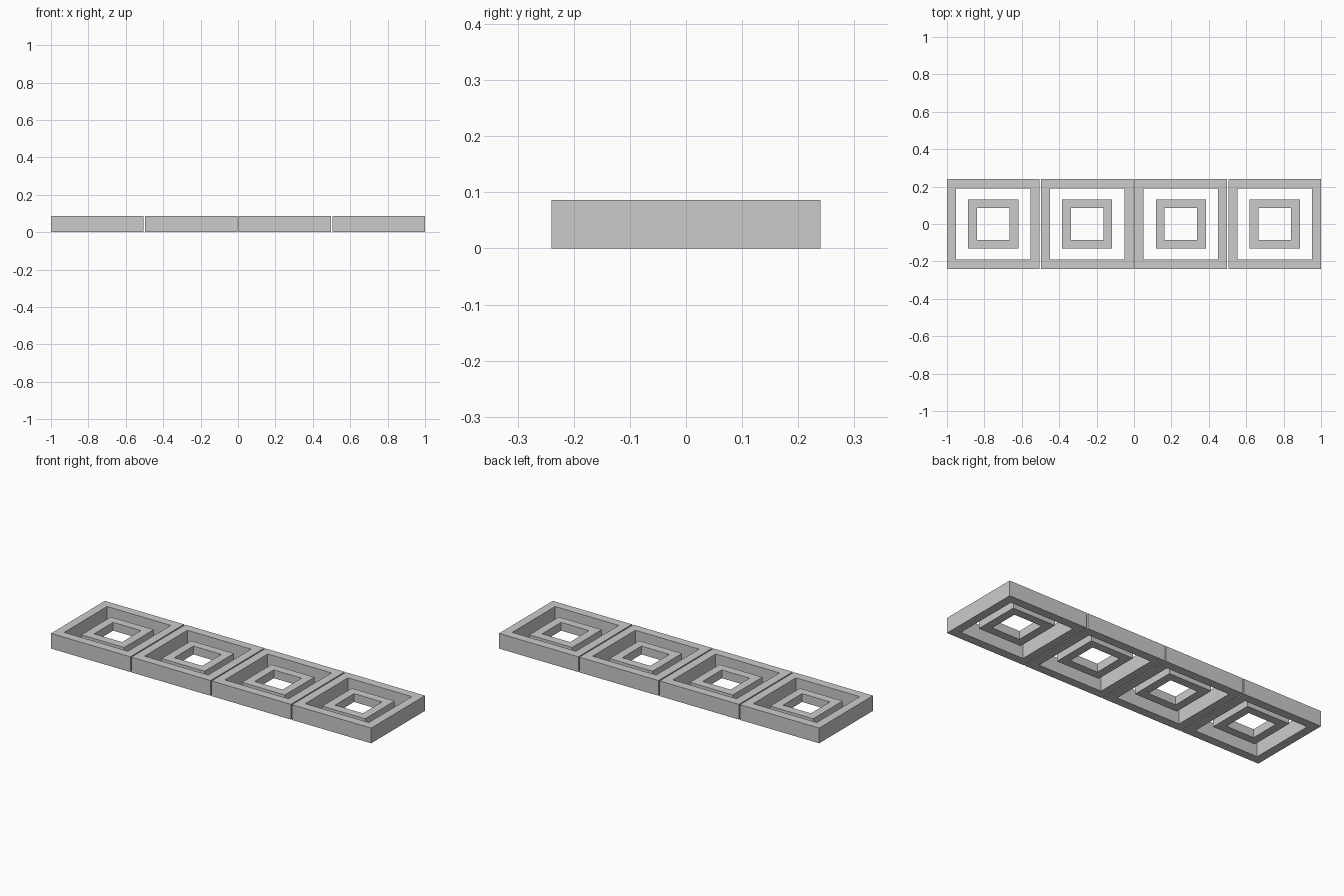
import bpy, bmesh

if "Cube" in bpy.data.objects:
    bpy.data.objects.remove(bpy.data.objects["Cube"])

PITCH = 0.5017
CENTRES = [(i - 1.5) * PITCH for i in range(4)]


def square_ring(name, cx, outer, inner, z0, z1):
    """Rectangular ring; outer and inner are (half x, half y)."""
    bm = bmesh.new()
    corners = [(-1, -1), (1, -1), (1, 1), (-1, 1)]

    def loop(half, z):
        return [bm.verts.new((sx * half[0], sy * half[1], z)) for sx, sy in corners]

    # cross-section loops: outer bottom, outer top, inner top, inner bottom
    loops = [loop(outer, z0), loop(outer, z1), loop(inner, z1), loop(inner, z0)]
    for k in range(4):
        a, b = loops[k], loops[(k + 1) % 4]
        for i in range(4):
            j = (i + 1) % 4
            bm.faces.new((a[i], a[j], b[j], b[i]))
    bmesh.ops.recalc_face_normals(bm, faces=bm.faces)
    mesh = bpy.data.meshes.new(name)
    bm.to_mesh(mesh)
    bm.free()
    obj = bpy.data.objects.new(name, mesh)
    obj.location.x = cx
    bpy.context.collection.objects.link(obj)
    return obj


for n, cx in enumerate(CENTRES, 1):
    # tall outer border of each tile
    square_ring(f"outer_frame_{n}", cx, (0.2475, 0.24), (0.199, 0.191), 0.0, 0.086)
    # thinner ring held mid-height inside the border
    square_ring(f"inner_ring_{n}", cx, (0.134, 0.132), (0.087, 0.085), 0.02, 0.067)
